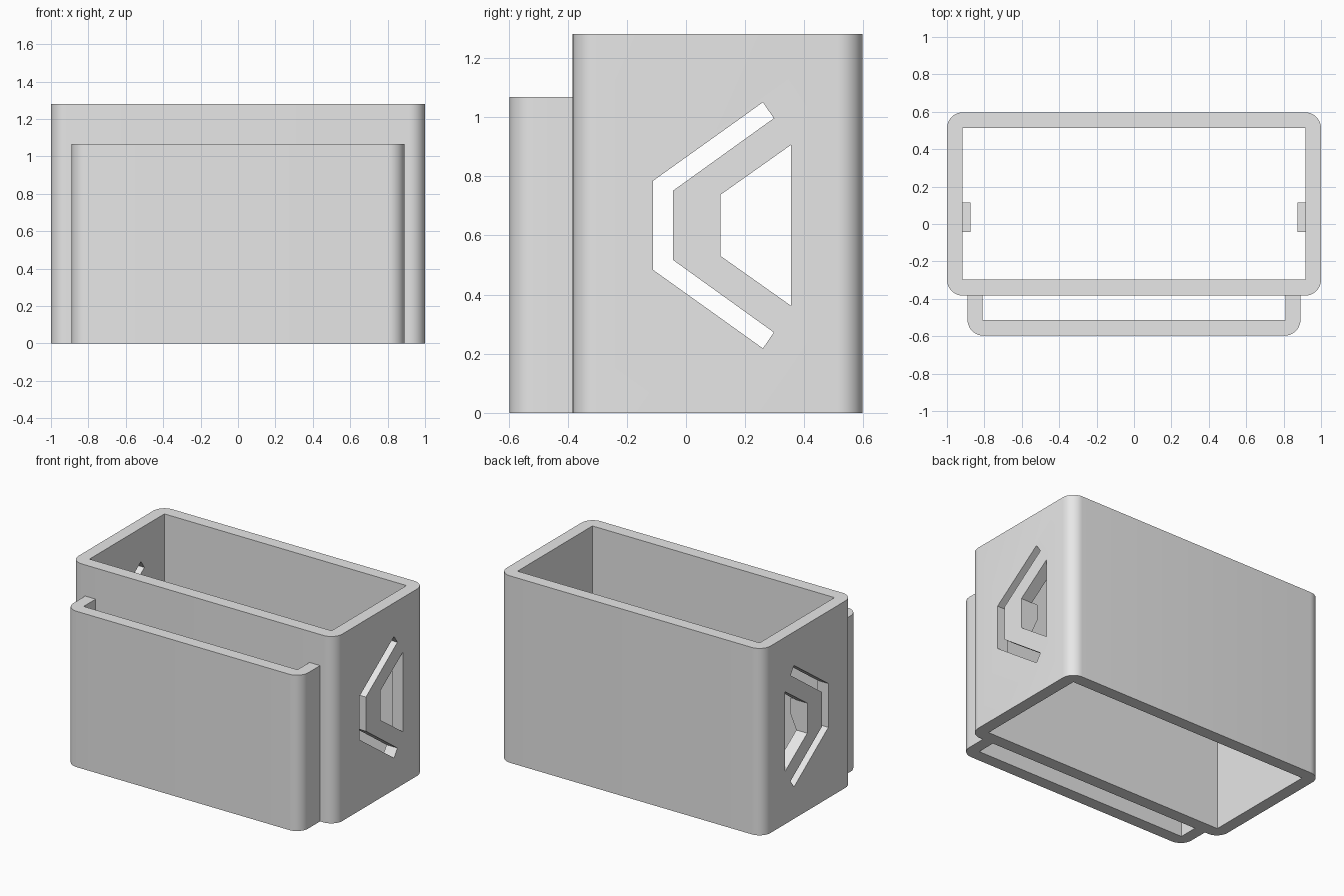
import bpy, bmesh
from math import sin, cos, pi

if "Cube" in bpy.data.objects:
    bpy.data.objects.remove(bpy.data.objects["Cube"])

grey = bpy.data.materials.new("plain_grey")
grey.diffuse_color = (0.8, 0.8, 0.8, 1)
grey.use_nodes = True
grey.node_tree.nodes["Principled BSDF"].inputs["Base Color"].default_value = (0.8, 0.8, 0.8, 1)

PLACE = {"x": lambda u, v, w: (w, u, v),
         "y": lambda u, v, w: (v, w, u),
         "z": lambda u, v, w: (u, v, w)}


def prism(name, outline, low, high, axis="z"):
    """Extrude a 2D outline along an axis."""
    bm = bmesh.new()
    base = bm.faces.new([bm.verts.new(PLACE[axis](u, v, low)) for u, v in outline])
    top = bmesh.ops.extrude_face_region(bm, geom=[base])["geom"]
    bmesh.ops.translate(bm, verts=[g for g in top if isinstance(g, bmesh.types.BMVert)],
                        vec=PLACE[axis](0, 0, high - low))
    bmesh.ops.recalc_face_normals(bm, faces=bm.faces)
    mesh = bpy.data.meshes.new(name)
    bm.to_mesh(mesh)
    bm.free()
    mesh.materials.append(grey)
    obj = bpy.data.objects.new(name, mesh)
    bpy.context.collection.objects.link(obj)
    return obj


def arc(cx, cy, r, start, steps=10):
    return [(cx + r * cos(start + pi / 2 * i / steps),
             cy + r * sin(start + pi / 2 * i / steps)) for i in range(steps + 1)]


def activate(obj):
    bpy.ops.object.select_all(action="DESELECT")
    obj.select_set(True)
    bpy.context.view_layer.objects.active = obj


def cut(obj, cutter):
    mod = obj.modifiers.new("cut", "BOOLEAN")
    mod.operation, mod.solver, mod.object = "DIFFERENCE", "EXACT", cutter
    activate(obj)
    bpy.ops.object.modifier_apply(modifier=mod.name)
    bpy.data.objects.remove(cutter)


def smooth(obj):
    activate(obj)
    bpy.ops.object.shade_smooth_by_angle(angle=pi / 6)


# Main sleeve: rounded outside, square inside, open at both ends
FRONT, BACK, R = -0.383, 0.597, 0.085
outline = (arc(1 - R, BACK - R, R, 0) + arc(R - 1, BACK - R, R, pi / 2)
           + arc(R - 1, FRONT + R, R, pi) + arc(1 - R, FRONT + R, R, 1.5 * pi))
sleeve = prism("main_sleeve", outline, 0, 1.28)
cut(sleeve, prism("sleeve_cavity", [(-0.917, -0.297), (0.917, -0.297),
                                    (0.917, 0.513), (-0.917, 0.513)], -0.1, 1.4))

# Chevron slot and trapezoid window through both side walls
MID = 0.634
upper = [(-0.112, 0.15), (0.26, 0.416), (0.297, 0.362), (-0.044, 0.117)]
chevron = upper + [(y, -z) for y, z in reversed(upper)]
window = [(0.116, 0.103), (0.355, 0.272), (0.355, -0.272), (0.116, -0.103)]
for name, shape in (("chevron_slot", chevron), ("side_window", window)):
    cut(sleeve, prism(name, [(y, z + MID) for y, z in shape], -1.2, 1.2, "x"))
smooth(sleeve)

# Front pocket: U-shaped wall against the sleeve, open at top and bottom
PX, PY = 0.89, -0.597
pocket = prism("front_pocket",
               [(-PX, FRONT)] + arc(R - PX, PY + R, R, pi) + arc(PX - R, PY + R, R, 1.5 * pi)
               + [(PX, FRONT), (0.81, FRONT), (0.81, -0.513), (-0.81, -0.513), (-0.81, FRONT)],
               0, 1.067)
smooth(pocket)

# Small inner catches with sloped undersides, between slot and window
catch = prism("inner_catches", [(0.53, 0.917), (0.63, 0.873), (0.74, 0.873), (0.74, 0.917)],
              -0.042, 0.116, "y")
catch.modifiers.new("mirror", "MIRROR")
